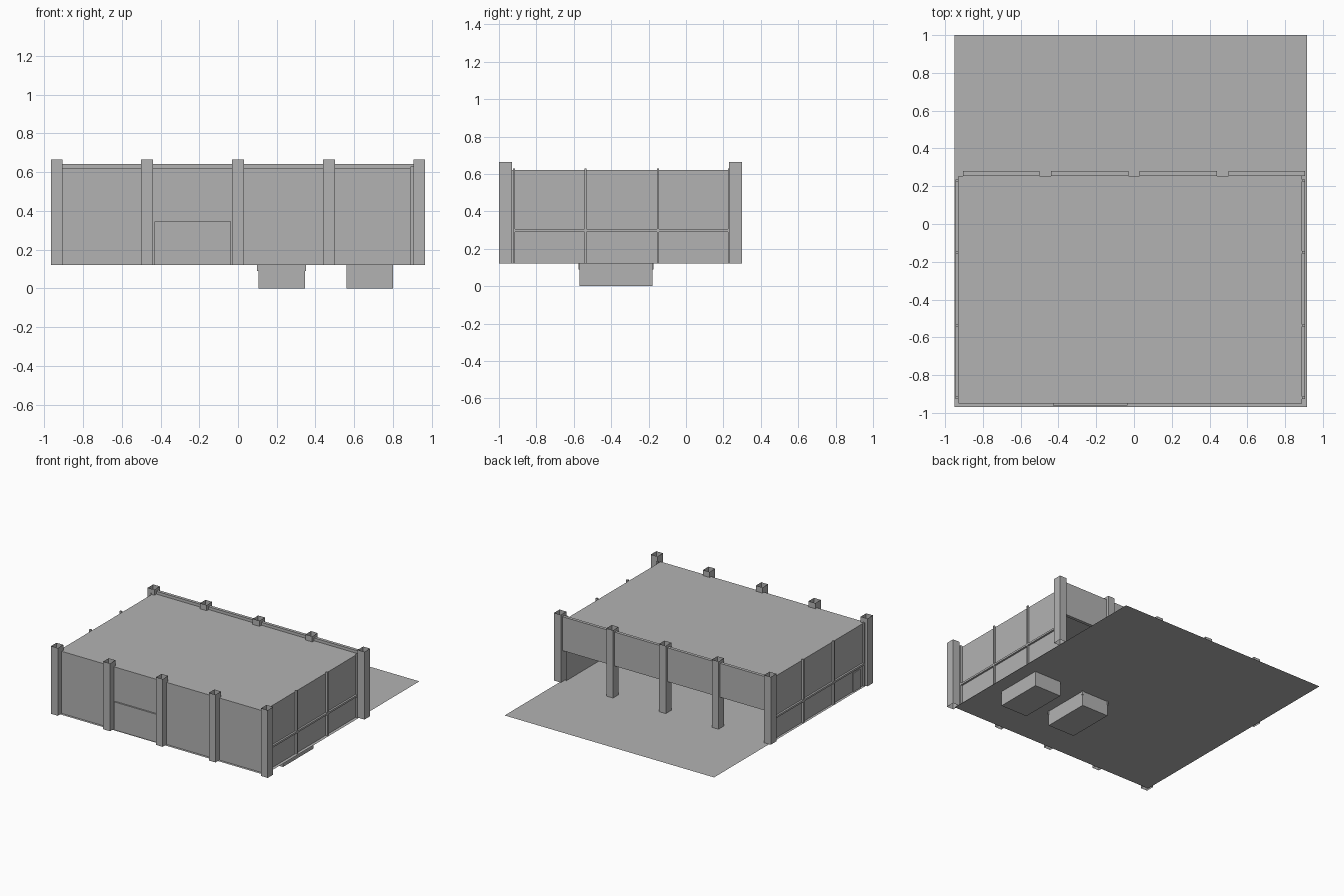
import bpy
import bmesh

cube = bpy.data.objects.get("Cube")
if cube:
    bpy.data.objects.remove(cube, do_unlink=True)

grey = bpy.data.materials.new("plain grey")
grey.use_nodes = True
colour = (0.45, 0.45, 0.45, 1)
grey.diffuse_color = colour
grey.node_tree.nodes["Principled BSDF"].inputs["Base Color"].default_value = colour

FLOOR, ROOF = 0.12, 0.62
LEFT, RIGHT, FRONT, BACK = -0.93, 0.89, -0.95, 0.255


def finish(name, bm):
    mesh = bpy.data.meshes.new(name)
    bm.to_mesh(mesh)
    bm.free()
    mesh.materials.append(grey)
    obj = bpy.data.objects.new(name, mesh)
    bpy.context.collection.objects.link(obj)
    return obj


def box(name, xs, ys, zs, open_top=False, open_bottom=False):
    """Axis-aligned box, optionally without its caps."""
    bm = bmesh.new()
    bmesh.ops.create_cube(bm, size=1)
    for v in bm.verts:
        v.co = [r[0] if c < 0 else r[1] for c, r in zip(v.co, (xs, ys, zs))]
    bm.normal_update()
    caps = [f for f in bm.faces
            if (open_top and f.normal.z > 0.5) or (open_bottom and f.normal.z < -0.5)]
    bmesh.ops.delete(bm, geom=caps, context='FACES')
    return finish(name, bm)


def sheet(name, corners):
    bm = bmesh.new()
    bm.faces.new([bm.verts.new(c) for c in corners])
    return finish(name, bm)


# Floor slab with two openings for the service pits
pits = [(0.105, 0.345), (0.56, 0.80)]
pit_y = (-0.57, -0.18)
xs = [-0.95, *pits[0], *pits[1], 0.915]
ys = [-0.97, *pit_y, 1.0]
bm = bmesh.new()
grid = [[bm.verts.new((x, y, FLOOR)) for y in ys] for x in xs]
for i in range(len(xs) - 1):
    for j in range(len(ys) - 1):
        if not (j == 1 and i in (1, 3)):
            bm.faces.new((grid[i][j], grid[i + 1][j], grid[i + 1][j + 1], grid[i][j + 1]))
finish("floor", bm)

# Service pits
for n, px in enumerate(pits):
    box(f"service_pit_{n}", px, pit_y, (0, FLOOR), open_top=True)

# Corner brackets under the rim of the first pit
for x in pits[0]:
    for y in pit_y:
        box("pit_bracket", (x - 0.006, x + 0.006), (y - 0.006, y + 0.006), (0.09, FLOOR))

# Roof and front wall
sheet("roof", [(LEFT, FRONT, ROOF), (RIGHT, FRONT, ROOF),
               (RIGHT, BACK, ROOF), (LEFT, BACK, ROOF)])
sheet("front_wall", [(LEFT, FRONT, FLOOR), (RIGHT, FRONT, FLOOR),
                     (RIGHT, FRONT, ROOF), (LEFT, FRONT, ROOF)])
box("front_door", (-0.43, -0.035), (FRONT - 0.012, FRONT), (FLOOR, 0.345))

# Side walls with ledges and slim posts
post_y = [-0.92, -0.537, -0.15, 0.23]
for side, wall_x, out in (("right", LEFT, -1), ("left", RIGHT, 1)):
    loop = [(wall_x, FRONT, FLOOR), (wall_x, FRONT, ROOF),
            (wall_x, BACK, ROOF), (wall_x, BACK, FLOOR)]
    sheet(f"{side}_wall", loop if out < 0 else loop[::-1])
    span = sorted((wall_x, wall_x + out * 0.015))
    for y in post_y:
        box(f"{side}_post", span, (y - 0.006, y + 0.006), (FLOOR, 0.63))
    for a, b in zip(post_y, post_y[1:]):
        box(f"{side}_ledge", span, (a + 0.006, b - 0.006), (0.29, 0.305))

# Small door in the right-hand wall
box("side_door", (LEFT - 0.006, LEFT), (-0.88, -0.79), (FLOOR, 0.27))

# Square hollow columns along the front and back
column_x = [-0.935, -0.47, 0, 0.47, 0.935]
for row, y in (("front", -0.965), ("back", 0.265)):
    for x in column_x:
        box(f"{row}_column", (x - 0.03, x + 0.03), (y - 0.035, y + 0.035),
            (FLOOR, 0.665), open_top=True, open_bottom=True)

# Header panels above the open back
for a, b in zip(column_x, column_x[1:]):
    box("back_header", (a + 0.03, b - 0.03), (BACK, 0.28), (0.37, 0.643))
